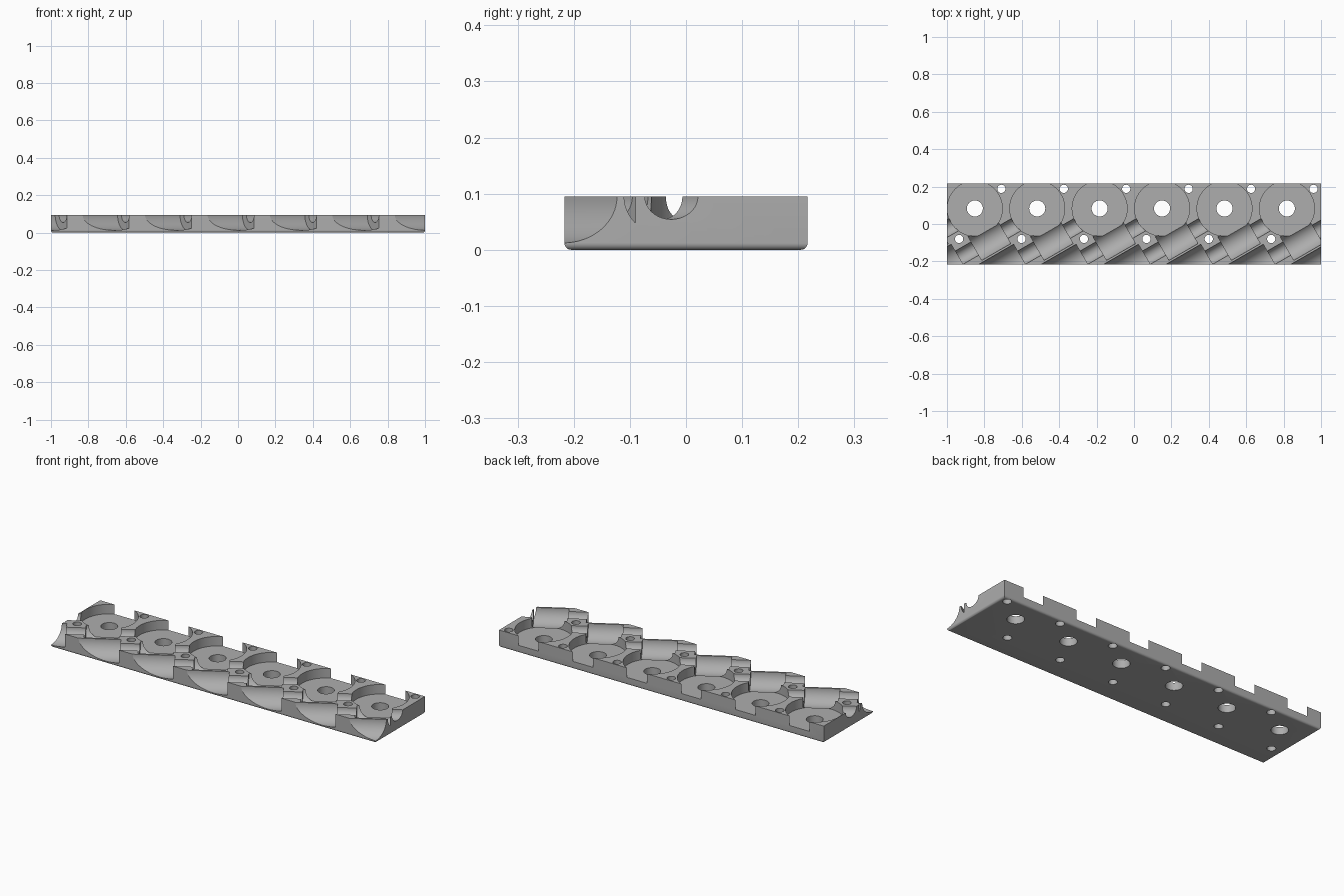
import bpy, bmesh, math
from mathutils import Matrix, Vector

cube = bpy.data.objects.get("Cube")
if cube:
    bpy.data.objects.remove(cube)

LENGTH, DEPTH, TOP = 2.0, 0.433, 0.095
PITCH = 0.3337
TILT = math.radians(30)

grey = bpy.data.materials.new("plain grey")
grey.use_nodes = True
colour = (0.42, 0.42, 0.42, 1)
grey.diffuse_color = colour
grey.node_tree.nodes["Principled BSDF"].inputs["Base Color"].default_value = colour


def to_object(name, bm):
    bmesh.ops.recalc_face_normals(bm, faces=bm.faces)
    mesh = bpy.data.meshes.new(name)
    bm.to_mesh(mesh)
    bm.free()
    mesh.materials.append(grey)
    obj = bpy.data.objects.new(name, mesh)
    bpy.context.collection.objects.link(obj)
    return obj


def lathe(name, profile, matrix, sides=64):
    """Closed solid turned about its own z axis from (radius, height) points."""
    bm = bmesh.new()
    rings = []
    for r, h in profile:
        angles = [2 * math.pi * i / sides for i in range(sides)]
        rings.append([bm.verts.new((r * math.cos(a), r * math.sin(a), h)) for a in angles])
    for low, high in zip(rings, rings[1:]):
        for i in range(sides):
            j = (i + 1) % sides
            bm.faces.new((low[i], low[j], high[j], high[i]))
    bm.faces.new(rings[0][::-1])
    bm.faces.new(rings[-1])
    bm.transform(matrix)
    return to_object(name, bm)


# Plate with rounded bottom edges
bm = bmesh.new()
bmesh.ops.create_cube(bm, size=1)
bm.transform(Matrix.Translation((0, 0, TOP / 2)) @ Matrix.Diagonal((LENGTH, DEPTH, TOP, 1)))
bottom = [e for e in bm.edges if all(v.co.z < 0.001 for v in e.verts)]
bmesh.ops.bevel(bm, geom=bottom, offset=0.012, segments=6, profile=0.5, affect='EDGES')
plate = to_object("plate", bm)

cutters = []

# Round pockets, their centre holes and the two screw holes of each cell
for i in range(6):
    x = -0.851 + i * PITCH
    cutters.append(lathe("pocket_cutter", [(0.147, 0.042), (0.147, 0.2)],
                         Matrix.Translation((x, 0.083, 0))))
    for name, dx, y, r in (("centre_hole_cutter", 0, 0.083, 0.043),
                           ("back_screw_cutter", 0.142, 0.188, 0.022),
                           ("front_screw_cutter", -0.084, -0.08, 0.022)):
        cutters.append(lathe(name, [(r, -0.1), (r, 0.2)],
                             Matrix.Translation((x + dx, y, 0)), 32))

# Slanted stepped grooves: wide mouth, neck, barrel, neck into the next pocket
steps = [(0.083, -0.4), (0.083, 0.073), (0.041, 0.073), (0.041, 0.172),
         (0.073, 0.172), (0.073, 0.35), (0.041, 0.35), (0.041, 0.45)]
axis = Vector((math.cos(TILT), math.sin(TILT), 0))
turn = axis.to_track_quat('Z', 'Y').to_matrix().to_4x4()
for i in range(8):
    spot = Matrix.Translation((1.003 - i * PITCH, -0.217, TOP + 0.0003))
    cutters.append(lathe("groove_cutter", steps, spot @ turn))

for cutter in cutters:
    cutter.hide_render = True
    mod = plate.modifiers.new("cut", 'BOOLEAN')
    mod.operation = 'DIFFERENCE'
    mod.solver = 'EXACT'
    mod.object = cutter

# Bake the cuts, then drop the cutters
bpy.context.view_layer.update()
graph = bpy.context.evaluated_depsgraph_get()
cut_mesh = bpy.data.meshes.new_from_object(plate.evaluated_get(graph))
plate.modifiers.clear()
plate.data = cut_mesh
for cutter in cutters:
    bpy.data.objects.remove(cutter)

bpy.ops.object.select_all(action='DESELECT')
plate.select_set(True)
bpy.context.view_layer.objects.active = plate
bpy.ops.object.shade_smooth_by_angle(angle=math.radians(30))
